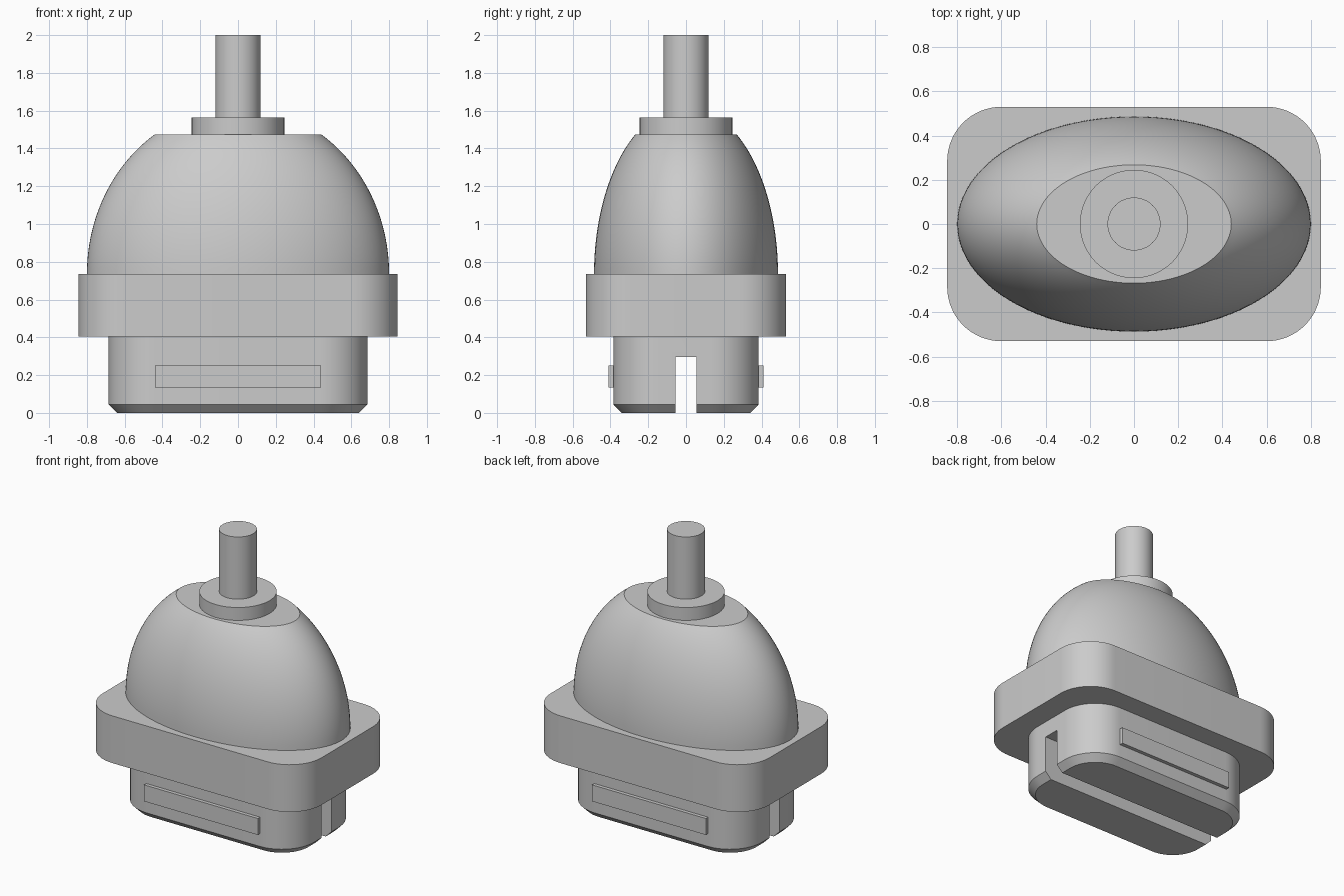
import bpy, bmesh, math

if "Cube" in bpy.data.objects:
    bpy.data.objects.remove(bpy.data.objects["Cube"], do_unlink=True)

grey = bpy.data.materials.new("plain grey")
grey.use_nodes = True
colour = (0.6, 0.6, 0.6, 1)
grey.diffuse_color = colour
grey.node_tree.nodes["Principled BSDF"].inputs["Base Color"].default_value = colour


def rounded_rect(hx, hy, r, z, steps=16):
    """Outline of a rounded rectangle, counter-clockwise."""
    points = []
    for corner, (sx, sy) in enumerate([(1, 1), (-1, 1), (-1, -1), (1, -1)]):
        for i in range(steps + 1):
            a = (corner + i / steps) * math.pi / 2
            points.append((sx * (hx - r) + r * math.cos(a),
                           sy * (hy - r) + r * math.sin(a), z))
    return points


def ellipse(rx, ry, z, steps=96):
    turns = [2 * math.pi * i / steps for i in range(steps)]
    return [(rx * math.cos(a), ry * math.sin(a), z) for a in turns]


def loft(name, outlines):
    """Skin a stack of outlines, bottom to top, and cap both ends."""
    bm = bmesh.new()
    rings = [[bm.verts.new(p) for p in outline] for outline in outlines]
    for low, high in zip(rings, rings[1:]):
        for i in range(len(low)):
            j = (i + 1) % len(low)
            bm.faces.new((low[i], low[j], high[j], high[i]))
    bm.faces.new(rings[0][::-1])
    bm.faces.new(rings[-1])
    mesh = bpy.data.meshes.new(name)
    bm.to_mesh(mesh)
    bm.free()
    mesh.materials.append(grey)
    obj = bpy.data.objects.new(name, mesh)
    bpy.context.collection.objects.link(obj)
    return obj


def smooth(obj):
    bpy.ops.object.select_all(action="DESELECT")
    obj.select_set(True)
    bpy.context.view_layer.objects.active = obj
    bpy.ops.object.shade_smooth_by_angle(angle=math.radians(30))


def box(name, size, centre):
    bpy.ops.mesh.primitive_cube_add(size=1, location=centre)
    obj = bpy.context.object
    obj.name = name
    obj.scale = size
    bpy.ops.object.transform_apply(location=False, rotation=False, scale=True)
    obj.data.materials.append(grey)
    return obj


# Plug with a chamfered foot
plug = loft("plug", [rounded_rect(0.64, 0.34, 0.205, 0),
                     rounded_rect(0.685, 0.385, 0.25, 0.045),
                     rounded_rect(0.685, 0.385, 0.25, 0.405)])

# Slot running the length of the plug
cutter = box("slot_cutter", (2, 0.11, 0.595), (0, 0, -0.0025))
cutter.hide_render = True
cut = plug.modifiers.new("slot", "BOOLEAN")
cut.operation = "DIFFERENCE"
cut.solver = "EXACT"
cut.object = cutter
bpy.context.view_layer.objects.active = plug
bpy.ops.object.modifier_apply(modifier=cut.name)
bpy.data.objects.remove(cutter, do_unlink=True)
smooth(plug)

# Raised bars on front and back
for name, side in (("front_bar", -1), ("back_bar", 1)):
    box(name, (0.88, 0.05, 0.115), (0, side * 0.385, 0.1925))

# Flange
smooth(loft("flange", [rounded_rect(0.845, 0.53, 0.245, z) for z in (0.405, 0.735)]))

# Elliptical dome, cut flat at the top
base, top, height = 0.735, 1.475, 0.886
rings = []
for i in range(25):
    t = i / 24 * math.asin((top - base) / height)
    rings.append(ellipse(0.8 * math.cos(t), 0.487 * math.cos(t), base + height * math.sin(t)))
smooth(loft("dome", rings))

# Collar and stem
for name, r, low, high in (("collar", 0.245, 1.475, 1.565), ("stem", 0.12, 1.565, 2)):
    smooth(loft(name, [ellipse(r, r, z, 64) for z in (low, high)]))
